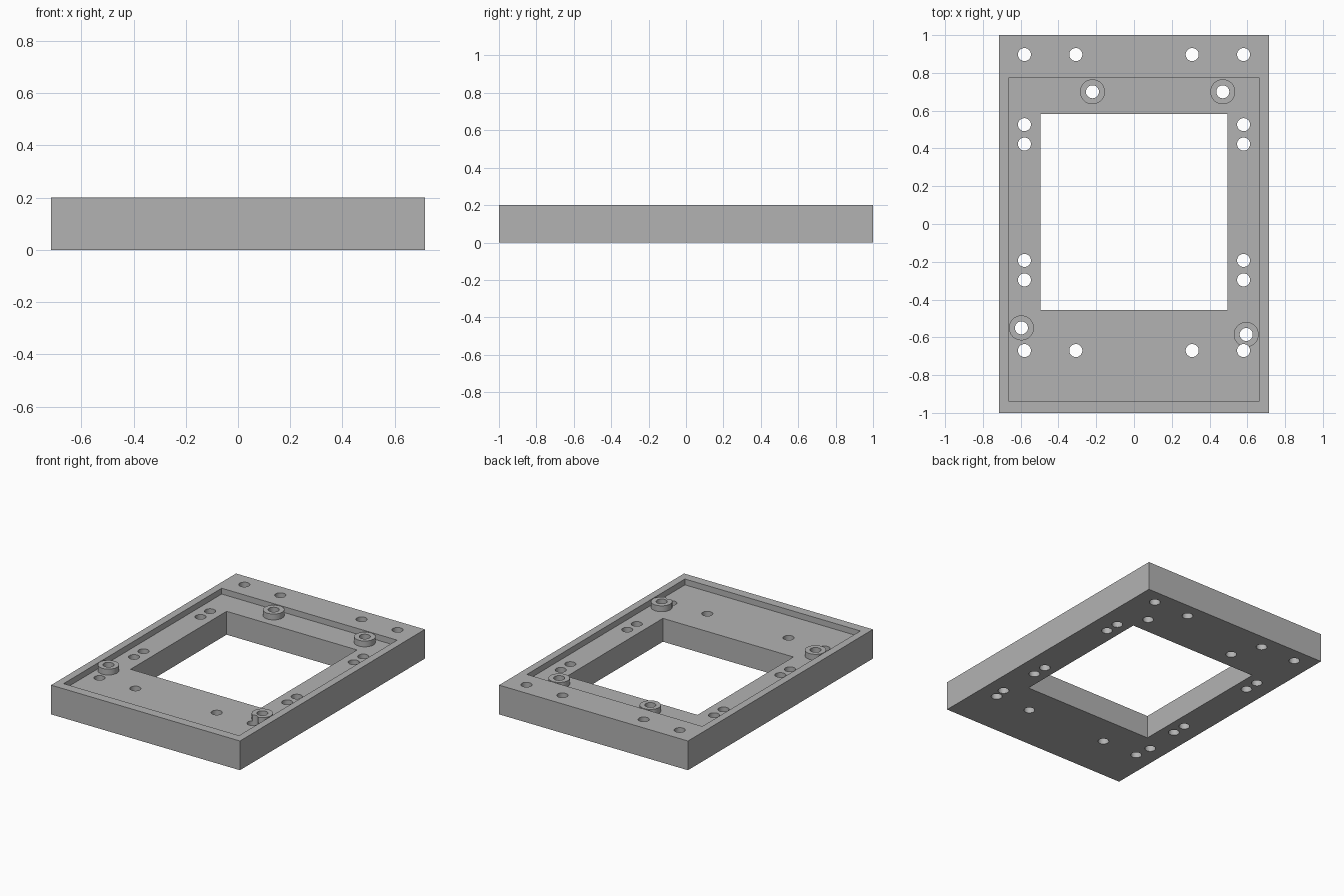
import bpy, bmesh
from mathutils import Matrix, Vector

cube = bpy.data.objects.get("Cube")
if cube:
    bpy.data.objects.remove(cube, do_unlink=True)

HEIGHT = 0.2
FLOOR = 0.16
HOLE_R = 0.0345
BOSS_R = 0.066

grey = bpy.data.materials.new("plain grey")
grey.use_nodes = True
colour = (0.45, 0.45, 0.45, 1)
grey.diffuse_color = colour
grey.node_tree.nodes["Principled BSDF"].inputs["Base Color"].default_value = colour


def add_box(bm, low, high):
    low, high = Vector(low), Vector(high)
    matrix = Matrix.Translation((low + high) / 2) @ Matrix.Diagonal((*(high - low), 1))
    bmesh.ops.create_cube(bm, size=1, matrix=matrix)


def add_cylinder(bm, spot, radius, bottom, top):
    matrix = Matrix.Translation((*spot, (bottom + top) / 2))
    bmesh.ops.create_cone(bm, cap_ends=True, segments=40, radius1=radius,
                          radius2=radius, depth=top - bottom, matrix=matrix)


def make_object(name, bm):
    mesh = bpy.data.meshes.new(name)
    bm.to_mesh(mesh)
    bm.free()
    mesh.materials.append(grey)
    obj = bpy.data.objects.new(name, mesh)
    bpy.context.collection.objects.link(obj)
    return obj


def combine(target, tool, operation):
    mod = target.modifiers.new(tool.name, 'BOOLEAN')
    mod.object = tool
    mod.operation = operation
    mod.solver = 'EXACT'
    tool.hide_render = True
    bpy.context.view_layer.objects.active = target
    bpy.ops.object.modifier_apply(modifier=mod.name)
    bpy.data.objects.remove(tool, do_unlink=True)


# Main plate
bm = bmesh.new()
add_box(bm, (-0.715, -1, 0), (0.715, 1, HEIGHT))
plate = make_object("frame_plate", bm)

# Shallow recess in the top
bm = bmesh.new()
add_box(bm, (-0.664, -0.937, FLOOR), (0.664, 0.772, 0.4))
combine(plate, make_object("recess_cutter", bm), 'DIFFERENCE')

# Raised bosses, flush with the rim
bosses = [(-0.22, 0.70), (0.47, 0.70), (-0.596, -0.55), (0.594, -0.585)]
bm = bmesh.new()
for spot in bosses:
    add_cylinder(bm, spot, BOSS_R, FLOOR - 0.05, HEIGHT)
combine(plate, make_object("bosses", bm), 'UNION')

# Central window and all drilled through holes
holes = list(bosses)
for side in (-1, 1):
    for y in (0.897, -0.67):
        holes += [(side * 0.58, y), (side * 0.308, y)]
    holes += [(side * 0.58, y) for y in (0.526, 0.423, -0.193, -0.296)]
bm = bmesh.new()
add_box(bm, (-0.494, -0.456, -0.1), (0.494, 0.582, 0.4))
for spot in holes:
    add_cylinder(bm, spot, HOLE_R, -0.1, 0.4)
combine(plate, make_object("hole_cutter", bm), 'DIFFERENCE')

# Smooth round walls with crisp edges
bpy.ops.object.select_all(action='DESELECT')
plate.select_set(True)
bpy.context.view_layer.objects.active = plate
bpy.ops.object.shade_smooth_by_angle(angle=0.5)
